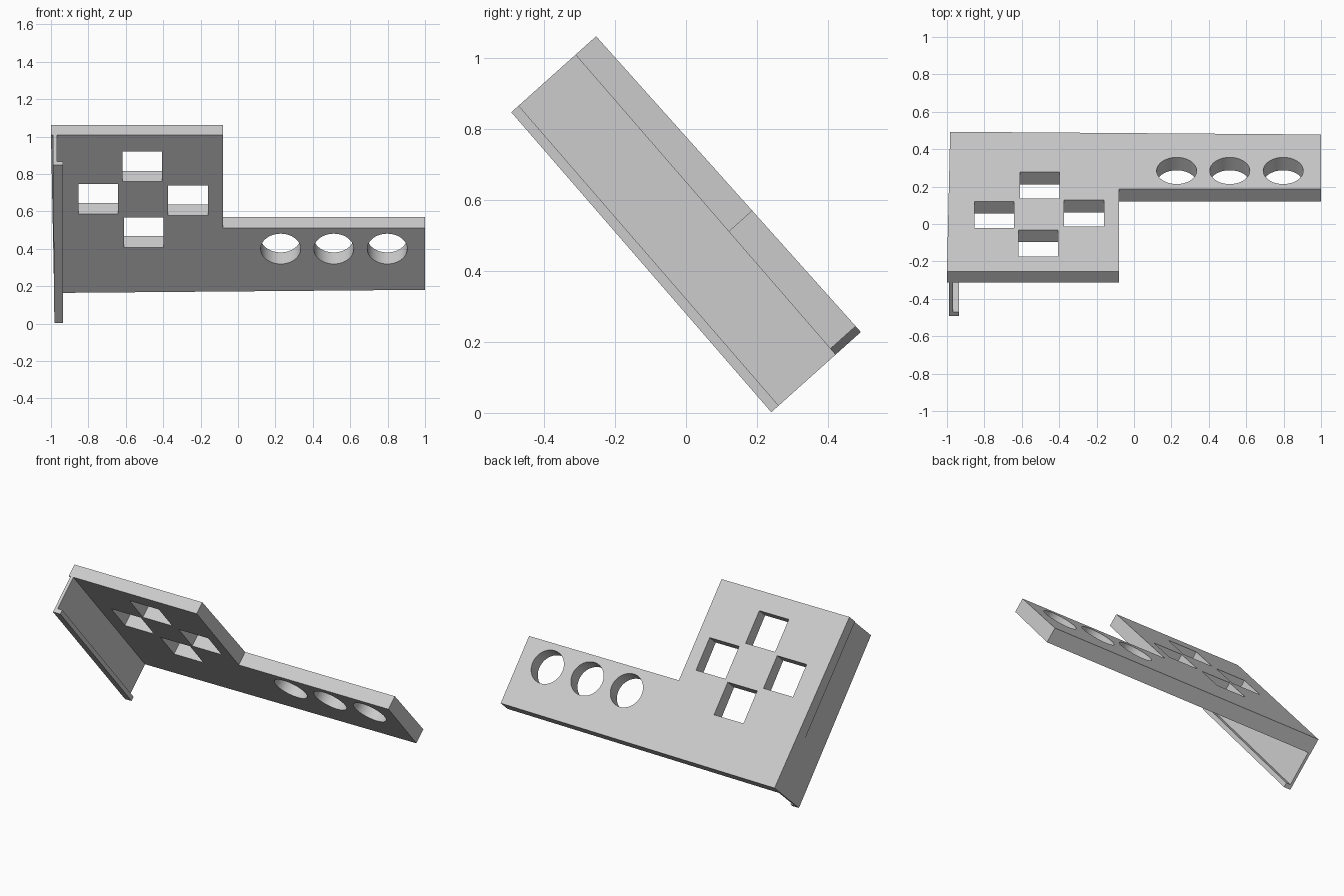
import bpy, bmesh, math
from mathutils import Vector

cube = bpy.data.objects.get("Cube")
if cube:
    bpy.data.objects.remove(cube, do_unlink=True)

# Single grey finish
grey = bpy.data.materials.new("light_grey")
grey.use_nodes = True
color = (0.6, 0.6, 0.6, 1)
grey.diffuse_color = color
grey.node_tree.nodes["Principled BSDF"].inputs["Base Color"].default_value = color

# Tilted frame: x across, v up the slope, w out of the upper face
ORIGIN = Vector((0, 0.493, 0.228))
UP = Vector((0, -0.667, 0.745))
OUT = Vector((0, 0.745, 0.667))
LENGTH = 1.119


def place(x, v, w):
    return ORIGIN + Vector((x, 0, 0)) + UP * v + OUT * w


def underside(v):
    """The plate thins slightly towards its upper end."""
    return -0.096 + 0.018 * v / LENGTH


def add_prism(bm, outline, top, bottom):
    upper = [bm.verts.new(place(x, v, top(v))) for x, v in outline]
    lower = [bm.verts.new(place(x, v, bottom(v))) for x, v in outline]
    bm.faces.new(upper)
    bm.faces.new(lower[::-1])
    n = len(outline)
    for i in range(n):
        j = (i + 1) % n
        bm.faces.new((upper[i], lower[i], lower[j], upper[j]))


def make_object(name, prisms):
    bm = bmesh.new()
    for outline, top, bottom in prisms:
        add_prism(bm, outline, top, bottom)
    bmesh.ops.recalc_face_normals(bm, faces=bm.faces)
    mesh = bpy.data.meshes.new(name)
    bm.to_mesh(mesh)
    bm.free()
    mesh.materials.append(grey)
    obj = bpy.data.objects.new(name, mesh)
    bpy.context.collection.objects.link(obj)
    return obj


def rectangle(cx, cv, half):
    return [(cx - half, cv - half), (cx + half, cv - half),
            (cx + half, cv + half), (cx - half, cv + half)]


def circle(cx, cv, r, n=64):
    return [(cx + r * math.cos(math.tau * i / n),
             cv + r * math.sin(math.tau * i / n)) for i in range(n)]


# L-shaped plate with a narrow arm
plate = make_object("bracket_plate", [(
    [(-0.983, 0), (1, 0.022), (1, 0.46), (-0.079, 0.46),
     (-0.079, LENGTH), (-1, LENGTH)], lambda v: 0, underside)])

# Four square windows and three round holes
holes = [rectangle(x, v, 0.106) for x, v in
         [(-0.503, 0.427), (-0.748, 0.665), (-0.267, 0.654), (-0.512, 0.895)]]
holes += [circle(x, 0.312, 0.107) for x in (0.228, 0.512, 0.798)]
cutter = make_object("hole_cutter", [(h, lambda v: 0.1, lambda v: -0.25) for h in holes])
cutter.hide_render = True

cut = plate.modifiers.new("holes", "BOOLEAN")
cut.operation = "DIFFERENCE"
cut.solver = "EXACT"
cut.object = cutter
bpy.context.view_layer.objects.active = plate
plate.select_set(True)
bpy.ops.object.modifier_apply(modifier=cut.name)
bpy.data.objects.remove(cutter, do_unlink=True)
bpy.ops.object.shade_smooth_by_angle(angle=math.radians(30))

# Thin side wall below the plate edge
make_object("side_wall", [(
    [(-0.982, 0), (-0.965, 0), (-0.968, LENGTH), (-0.988, LENGTH)],
    underside, lambda v: underside(v) - 0.243)])

# Small lip turned inward along the wall's free edge
make_object("wall_lip", [(
    [(-0.966, 0), (-0.935, 0), (-0.935, LENGTH), (-0.969, LENGTH)],
    lambda v: underside(v) - 0.215, lambda v: underside(v) - 0.243)])
